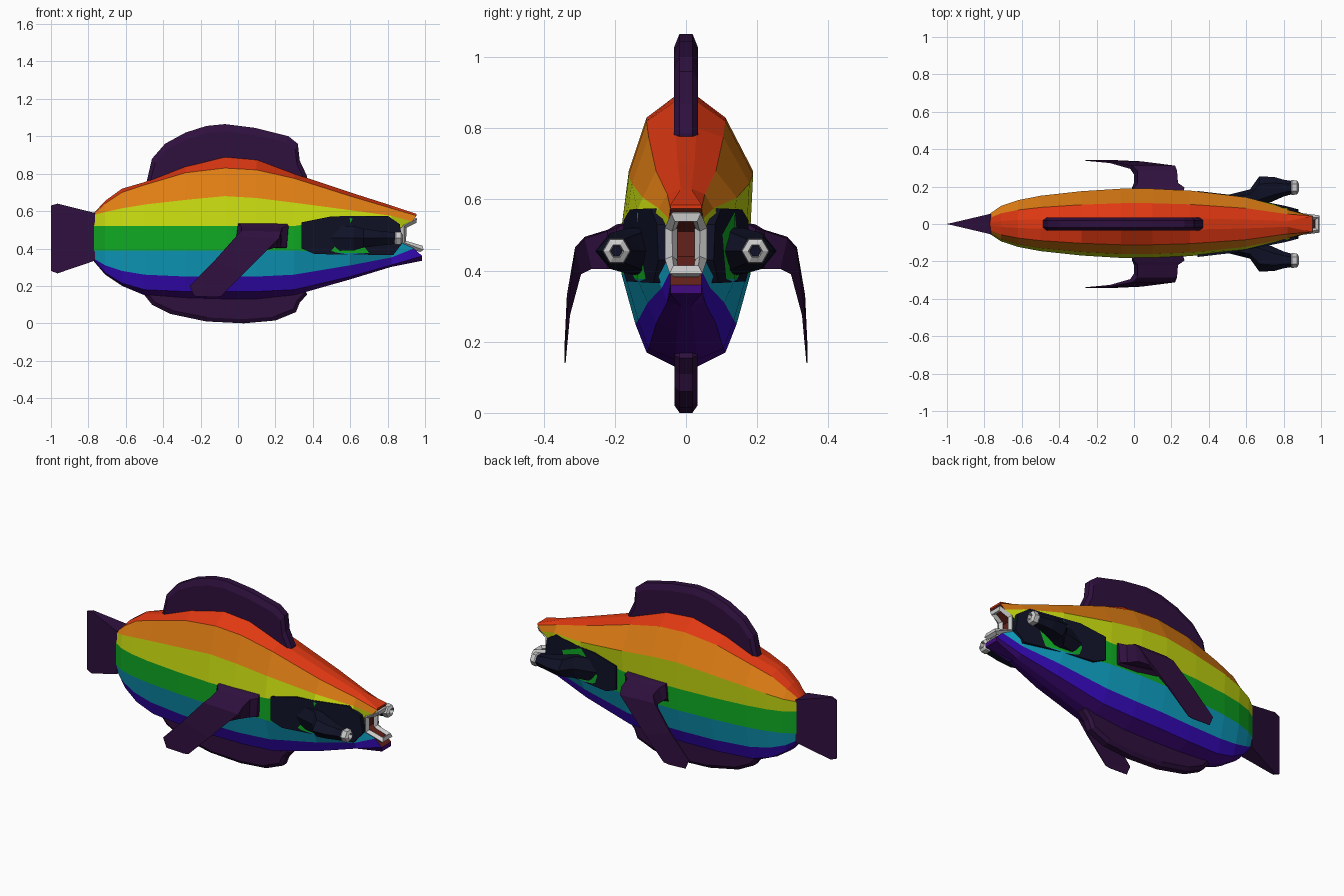
import bpy, math

if "Cube" in bpy.data.objects:
    bpy.data.objects.remove(bpy.data.objects["Cube"])


def material(name, rgb):
    m = bpy.data.materials.new(name)
    m.diffuse_color = (*rgb, 1)
    m.use_nodes = True
    m.node_tree.nodes["Principled BSDF"].inputs["Base Color"].default_value = m.diffuse_color
    return m


RED = material("red", (.75, .04, .006))
ORANGE = material("orange", (.75, .21, .007))
YELLOW = material("yellow", (.57, .70, .005))
GREEN = material("green", (.005, .40, .017))
CYAN = material("cyan", (.005, .37, .57))
BLUE = material("blue", (.038, .003, .50))
VIOLET = material("violet", (.055, .003, .22))
FIN = material("fin_purple", (.028, .005, .048))
NAVY = material("navy", (.005, .006, .02))
WHITE = material("white", (.75, .75, .75))
MOUTH = material("mouth_red", (.13, .015, .01))


def make(name, verts, faces, mats, index=None):
    me = bpy.data.meshes.new(name)
    me.from_pydata(verts, [], faces)
    for m in mats:
        me.materials.append(m)
    if index:
        for p, i in zip(me.polygons, index):
            p.material_index = i
    ob = bpy.data.objects.new(name, me)
    bpy.context.collection.objects.link(ob)
    bpy.context.view_layer.objects.active = ob
    ob.select_set(True)
    bpy.ops.object.mode_set(mode='EDIT')
    bpy.ops.mesh.select_all(action='SELECT')
    bpy.ops.mesh.normals_make_consistent(inside=False)
    bpy.ops.object.mode_set(mode='OBJECT')
    ob.select_set(False)
    return ob


def loft(name, rings, mat, caps=True):
    n = len(rings[0])
    verts = [p for r in rings for p in r]
    faces = [(k*n+i, k*n+(i+1) % n, (k+1)*n+(i+1) % n, (k+1)*n+i)
             for k in range(len(rings)-1) for i in range(n)]
    if caps:
        faces += [tuple(range(n)), tuple(range((len(rings)-1)*n, len(rings)*n))]
    return make(name, verts, faces, [mat])


# Striped body: each station is x, half width, then stripe edge heights from ridge to belly
stations = [
    (-.77, .055, .59, .588, .58, .52, .39, .345, .335, .33),
    (-.71, .095, .655, .64, .595, .52, .39, .31, .27, .26),
    (-.62, .125, .72, .70, .615, .52, .39, .28, .215, .20),
    (-.5, .148, .755, .74, .635, .52, .39, .26, .18, .15),
    (-.28, .172, .84, .805, .66, .52, .39, .25, .17, .135),
    (-.07, .185, .89, .83, .68, .52, .39, .25, .17, .13),
    (.1, .185, .875, .82, .67, .52, .39, .25, .17, .13),
    (.3, .175, .80, .775, .645, .52, .39, .26, .18, .15),
    (.6, .14, .70, .68, .605, .567, .375, .31, .25, .235),
    (.82, .088, .63, .615, .575, .56, .38, .352, .312, .302),
    (.96, .055, .585, .575, .545, .51, .44, .40, .36, .335)]
spread = [.17, .6, .87, .98, .98, .77, .6, .17]
nose_x = [.955, .955, .93, .87, .87, .94, .985, .985]
verts, faces, idx = [], [], []
for s in stations:
    last = s is stations[-1]
    for side in (-1, 1):
        for r in range(8):
            f = max(spread[r], .8) if last else spread[r]
            if side == 1 and r == 2 and s[0] < .7:
                f = 1.02        # fuller upper flank on the far side
            verts.append((nose_x[r] if last else s[0], side*s[1]*f, s[2+r]))
for k in range(len(stations)-1):
    a, b = k*16, k*16+16
    for r in range(7):
        for o in (0, 8):
            faces.append((a+o+r, a+o+r+1, b+o+r+1, b+o+r))
            idx.append(r)
    faces += [(a, a+8, b+8, b), (a+7, a+15, b+15, b+7)]
    idx += [0, 6]
e = (len(stations)-1)*16
for r in range(7):              # closed tail end and concave mouth
    faces += [(r, r+1, r+9, r+8), (e+r, e+r+1, e+r+9, e+r+8)]
    idx += [r, r if r in (0, 6) else 7]
make("striped_body", verts, faces,
     [RED, ORANGE, YELLOW, GREEN, CYAN, BLUE, VIOLET, MOUTH], idx)


# Dorsal and belly fins: slabs with chamfered rims
def keel(name, profile, half):
    cx = sum(p[0] for p in profile)/len(profile)
    zb = profile[0][1]
    inner = [(cx+(x-cx)*.96, zb+(z-zb)*.9) for x, z in profile]
    ring = lambda pts, y: [(x, y, z) for x, z in pts]
    loft(name, [ring(inner, -half), ring(profile, -half*.55),
                ring(profile, half*.55), ring(inner, half)], FIN)


keel("dorsal_fin", [(-.45, .68), (-.49, .75), (-.46, .88), (-.39, .96), (-.28, 1.02),
                    (-.17, 1.055), (-.07, 1.065), (.09, 1.045), (.27, 1.0),
                    (.32, .96), (.33, .87), (.37, .785), (.36, .70)], .034)
keel("belly_fin", [(-.45, .22), (-.5, .15), (-.46, .10), (-.36, .05), (-.17, .01),
                   (.03, 0), (.2, .015), (.31, .06), (.33, .11), (.37, .155),
                   (.34, .22)], .033)

# Tail fin: wedge thinning to the rear edge
loft("tail_fin", [
    [(-.765, -.055, .335), (-.765, .055, .335), (-.765, .055, .59), (-.765, -.055, .59)],
    [(-.965, -.008, .267), (-.965, .008, .267), (-.965, .008, .64), (-.965, -.008, .64)],
    [(-1, -.001, .28), (-1, .001, .28), (-1, .001, .63), (-1, -.001, .63)]], FIN)

# Side fins: thick root, then a blade bending down and back
fin = [
    [(.26, .165, .535), (0, .165, .535), (-.01, .165, .40), (.26, .165, .40)],
    [(.27, .195, .52), (.0, .195, .53), (-.01, .195, .45), (.26, .195, .405)],
    [(.235, .22, .512), (.02, .22, .515), (.0, .22, .44), (.23, .22, .405)],
    [(.23, .285, .49), (.02, .285, .495), (.0, .265, .44), (.2, .265, .405)],
    [(.22, .312, .455), (-.01, .312, .465), (-.02, .295, .44), (.15, .295, .39)],
    [(.04, .335, .275), (-.13, .335, .33), (-.13, .326, .33), (.04, .326, .275)],
    [(-.09, .341, .145), (-.258, .341, .20), (-.258, .338, .20), (-.09, .338, .145)],
    [(-.12, .341, .14), (-.235, .341, .145), (-.235, .339, .145), (-.12, .339, .14)]]

# Eye socket plate outline (x, z) and eye stalk sections (x, y, half width, half height)
socket = [(.34, .54), (.5, .572), (.8, .575), (.865, .53), (.88, .43), (.83, .365),
          (.41, .37), (.34, .40)]
stalk = [(.48, .11, .04, .08), (.62, .135, .05, .075), (.67, .172, .083, .058),
         (.75, .188, .063, .046), (.80, .192, .045, .04), (.85, .195, .034, .034)]


def section(x, y, ry, rz, side, n=6):
    return [(x, side*(y+ry*math.cos(math.tau*i/n)), .455+rz*math.sin(math.tau*i/n))
            for i in range(n)]


def flank(x):
    x0 = [(.3, .175), (.6, .14), (.82, .088), (.96, .05)]
    for (a, p), (b, q) in zip(x0, x0[1:]):
        if x <= b:
            return p+(q-p)*(x-a)/(b-a)


for side, tag in ((-1, "near"), (1, "far")):
    loft("side_fin_"+tag, [[(x, side*y, z) for x, y, z in r] for r in fin], FIN)
    loft("eye_socket_"+tag, [
        [(x, side*(flank(x)-.04), z) for x, z in socket],
        [(x, side*(flank(x)+.006), z) for x, z in socket]], NAVY)
    loft("eye_stalk_"+tag, [section(*s, side) for s in stalk], NAVY)
    loft("eye_rim_"+tag, [section(x, .195, r, r, side) for x, r in
                          ((.83, .03), (.845, .04), (.872, .037), (.882, .02), (.86, .016))],
         WHITE, caps=False)

# White lips: four-sided tube around the open mouth
path = [(.945, -.03, .553), (.945, .03, .553), (.885, .042, .52), (.885, .042, .43),
        (.98, .034, .398), (.98, -.034, .398), (.885, -.042, .43), (.885, -.042, .52)]
cu = bpy.data.curves.new("lips", 'CURVE')
cu.dimensions = '3D'
cu.bevel_depth, cu.bevel_resolution = .018, 0
sp = cu.splines.new('POLY')
sp.points.add(len(path)-1)
for p, c in zip(sp.points, path):
    p.co = (*c, 1)
sp.use_cyclic_u = True
cu.materials.append(WHITE)
lips = bpy.data.objects.new("lips", cu)
bpy.context.collection.objects.link(lips)
bpy.context.view_layer.objects.active = lips
lips.select_set(True)
bpy.ops.object.convert(target='MESH')
for p in lips.data.polygons:
    p.use_smooth = False
